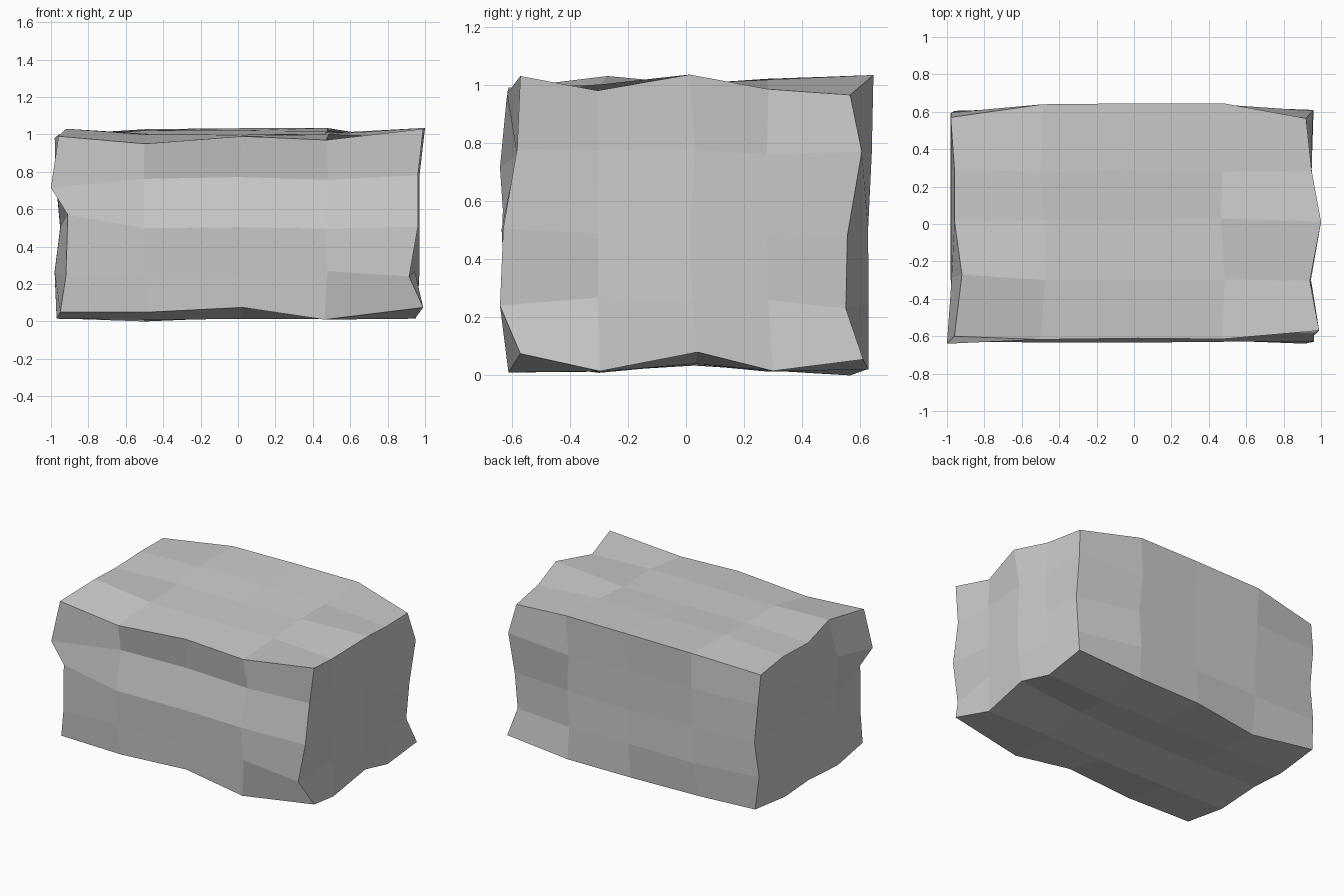
import bpy
import bmesh
import random
from itertools import product
from mathutils import Vector

if "Cube" in bpy.data.objects:
    bpy.data.objects.remove(bpy.data.objects["Cube"])

random.seed(4)
N = 4

# Grid lines of the block along each axis
GX = (-0.96, -0.49, 0.01, 0.47, 0.95)
GY = (-0.61, -0.30, 0.02, 0.29, 0.60)
GZ = (0.02, 0.26, 0.50, 0.77, 1.00)

# Uneven profile of each side, one value per row or column
FRONT_Y = (-.61, -.62, -.63, -.58, -.615)       # by height
LEFT_X = (-.97, -.98, -.95, -.975, -.96)        # by height
BACK_Y = (.60, .625, .63, .63, .59)             # by width
RIGHT_X = (.98, .94, 1.0, .95, .93)             # by depth
TOP_Z = (.98, 1.0, 1.005, 1.02, 1.03)           # by depth
BOTTOM_Z = (.04, .01, .035, .015, .02)          # by depth
FRONT_TOP_Z = (.99, .95, .99, .97, 1.03)        # front rim, by width
FRONT_BOTTOM_Z = (.05, .05, .075, .01, .075)    # front foot, by width
RIGHT_TOP_Z = (1.03, .98, 1.035, .985, .965)    # right rim, by depth

# Eight corners, ordered left/right, front/back, bottom/top
CORNERS = [(-.95, -.60, .05), (-.96, -.60, .99), (-.96, .605, .045), (-.98, .57, .98),
           (.99, -.57, .075), (.99, -.57, 1.03), (.96, .61, .055), (.92, .565, .965)]

# Deepest chips and bumps along the edges
CHIPS = {
    (0, 0, 1): (-.92, -.62, .24),
    (0, 0, 2): (-.91, -.63, .57),
    (0, 0, 3): (-1.0, -.64, .715),
    (4, 0, 1): (.915, -.64, .24),
    (4, 4, 1): (.92, .55, .23),
    (4, 4, 2): (.94, .555, .48),
    (4, 4, 3): (.955, .605, .77),
    (0, 1, 4): (-.92, -.27, 1.03),
    (1, 4, 0): (-.50, .565, 0),
    (4, 2, 0): (.96, .04, .08),
}


def jitter(amount):
    return random.uniform(-amount, amount)


def surface_point(i, j, k):
    """Grid point pushed onto the uneven sides it belongs to."""
    p = Vector((GX[i] + jitter(.015), GY[j] + jitter(.015), GZ[k] + jitter(.012)))
    if j == 0:
        p.y = FRONT_Y[k] + jitter(.005)
    elif j == N:
        p.y = BACK_Y[i] + (.015 if k == N else jitter(.01))
    if i == 0:
        p.x = LEFT_X[k]
    elif i == N:
        strength = 1 if k == N else .4
        p.x = GX[N] + (RIGHT_X[j] - GX[N]) * strength
    if k == 0:
        p.z = FRONT_BOTTOM_Z[i] if j == 0 else max(0, BOTTOM_Z[j] + jitter(.006))
    elif k == N:
        p.z = TOP_Z[j] + jitter(.004)
        if j == 0:
            p.z = FRONT_TOP_Z[i]
        elif i == N:
            p.z = RIGHT_TOP_Z[j]
        elif i == 0:
            p.z -= .02
    return p


# Stone block: six sides of 4 x 4 faces sharing their edges
points = {key: surface_point(*key) for key in product(range(N + 1), repeat=3)
          if 0 in key or N in key}
points.update(zip(product((0, N), repeat=3), CORNERS))
points.update(CHIPS)

bm = bmesh.new()
verts = {key: bm.verts.new(co) for key, co in points.items()}
for axis, side, a, b in product(range(3), (0, N), range(N), range(N)):
    quad = []
    for da, db in ((0, 0), (1, 0), (1, 1), (0, 1)):
        key = [a + da, b + db]
        key.insert(axis, side)
        quad.append(verts[tuple(key)])
    bm.faces.new(quad)
bmesh.ops.recalc_face_normals(bm, faces=bm.faces)
mesh = bpy.data.meshes.new("stone_block")
bm.to_mesh(mesh)
bm.free()

# Plain grey stone
stone = bpy.data.materials.new("light_grey_stone")
stone.diffuse_color = (0.6, 0.6, 0.6, 1)
stone.use_nodes = True
stone.node_tree.nodes["Principled BSDF"].inputs["Base Color"].default_value = stone.diffuse_color
mesh.materials.append(stone)
block = bpy.data.objects.new("stone_block", mesh)
bpy.context.collection.objects.link(block)
